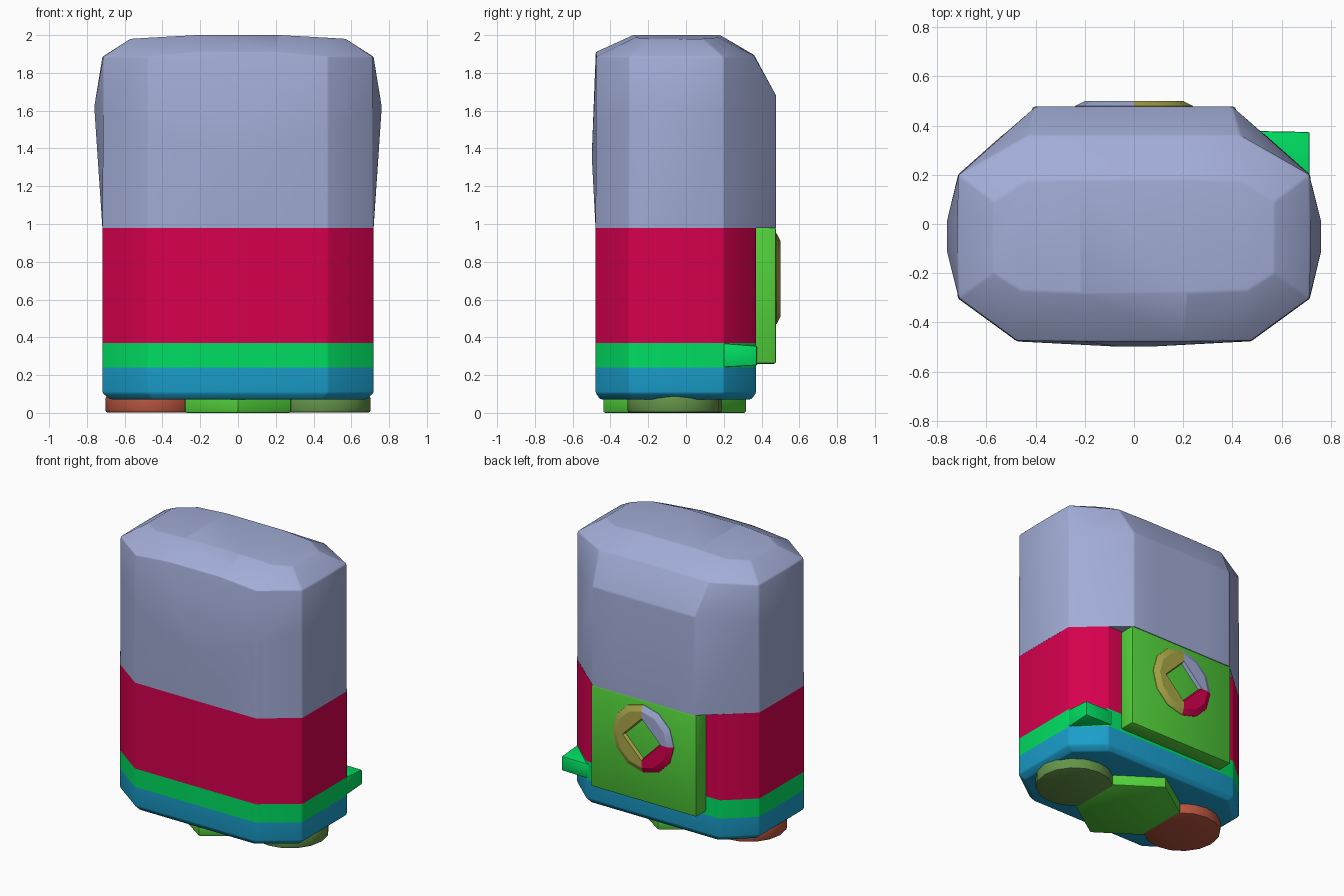
import bpy, bmesh, math

cube = bpy.data.objects.get("Cube")
if cube:
    bpy.data.objects.remove(cube, do_unlink=True)


def material(name, rgb):
    lin = [(c / 255 / 12.92 if c < 11 else ((c / 255 + 0.055) / 1.055) ** 2.4) for c in rgb]
    m = bpy.data.materials.new(name)
    m.use_nodes = True
    m.diffuse_color = (*lin, 1)
    m.node_tree.nodes["Principled BSDF"].inputs["Base Color"].default_value = (*lin, 1)
    return m


LAVENDER = material("lavender", (162, 172, 214))
CRIMSON = material("crimson", (215, 0, 78))
EMERALD = material("emerald", (0, 222, 97))
BLUE = material("blue", (26, 158, 203))
LEAF = material("leaf_green", (82, 208, 58))
OLIVE = material("olive", (170, 167, 72))
MOSS = material("moss_green", (100, 148, 72))
BROWN = material("red_brown", (182, 84, 62))

WAIST = 0.98  # height where the two halves of the body meet


def finish(name, bm, mats, rule=None, bevel=0.0):
    """Soften sharp edges, colour faces by a rule on their centre, make an object."""
    bmesh.ops.recalc_face_normals(bm, faces=bm.faces)
    if bevel:
        sharp = [e for e in bm.edges if e.calc_face_angle(0) > math.radians(25)
                 and not all(abs(v.co.z - WAIST) < 0.001 for v in e.verts)]
        bmesh.ops.bevel(bm, geom=sharp, offset=bevel, segments=2, profile=0.5,
                        affect="EDGES", clamp_overlap=True)
    if rule:
        for f in bm.faces:
            f.material_index = rule(f.calc_center_median())
    me = bpy.data.meshes.new(name)
    bm.to_mesh(me)
    bm.free()
    ob = bpy.data.objects.new(name, me)
    bpy.context.collection.objects.link(ob)
    for m in mats:
        me.materials.append(m)
    bpy.ops.object.select_all(action="DESELECT")
    ob.select_set(True)
    bpy.context.view_layer.objects.active = ob
    bpy.ops.object.shade_smooth_by_angle(angle=math.radians(25))
    return ob


def loft(bm, rings, closed_loop=False):
    """Join rings of points with quads and return the vertex rings."""
    vs = [[bm.verts.new(p) for p in r] for r in rings]
    pairs = list(zip(vs, vs[1:] + vs[:1])) if closed_loop else list(zip(vs, vs[1:]))
    for a, b in pairs:
        n = len(a)
        for i in range(n):
            j = (i + 1) % n
            bm.faces.new((a[i], a[j], b[j], b[i]))
    return vs


def mirror_ring(half):
    return half + [(-x, y, z) for x, y, z in reversed(half)]


def prism(name, outline, z0, z1, mat, bevel):
    bm = bmesh.new()
    vs = loft(bm, [[(x, y, z) for x, y in outline] for z in (z0, z1)])
    for r in vs:
        bm.faces.new(r)
    return finish(name, bm, [mat], bevel=bevel)


# Lower body: octagonal prism with coloured bands and a chamfered foot
section = [(0.475, -0.478), (0.717, -0.302), (0.717, 0.2), (0.525, 0.37)]
bm = bmesh.new()
rings = []
for z, k in ((0.072, 0.945), (0.105, 1), (0.24, 1), (0.37, 1), (WAIST, 1)):
    rings.append(mirror_ring([(x * k, (y + 0.05) * k - 0.05, z) for x, y in section]))
vs = loft(bm, rings)
bm.faces.new(vs[0])
bm.faces.new(vs[-1])
finish("lower_body", bm, [BLUE, EMERALD, CRIMSON],
       lambda c: 0 if c.z < 0.24 else 1 if c.z < 0.37 else 2, bevel=0.008)

# Upper body: bulging shell; half rings run from front to back on +x
base = [(0.15, -0.479, WAIST), (0.475, -0.478, WAIST), (0.717, -0.302, WAIST), (0.718, -0.11, WAIST),
        (0.718, 0.01, WAIST), (0.717, 0.2, WAIST), (0.4, 0.477, WAIST), (0.2, 0.477, WAIST)]
belly = [(0.06, -0.499, 1.36), (0.475, -0.477, 1.5), (0.714, -0.301, 1.6), (0.761, -0.11, 1.62),
         (0.761, 0.01, 1.62), (0.714, 0.2, 1.62), (0.4, 0.477, 1.68), (0.2, 0.477, 1.68)]
shoulder = [(0.2, -0.478, 1.91), (0.475, -0.475, 1.885), (0.714, -0.3, 1.885), (0.718, -0.11, 1.885),
            (0.718, 0.01, 1.885), (0.714, 0.2, 1.885), (0.43, 0.36, 1.89), (0.2, 0.36, 1.895)]
crown = [(0.22, -0.28, 2.0), (0.46, -0.27, 1.987), (0.57, -0.2, 1.98), (0.57, -0.11, 1.98),
         (0.57, 0.01, 1.98), (0.57, 0.09, 1.98), (0.44, 0.175, 1.987), (0.22, 0.18, 2.0)]
bm = bmesh.new()
vs = loft(bm, [mirror_ring(h) for h in (base, belly, shoulder, crown)])
top = vs[-1]
bm.faces.new(vs[0])
bm.faces.new(top[:8])
bm.faces.new(top[8:])
bm.faces.new((top[0], top[7], top[8], top[15]))
finish("upper_body", bm, [LAVENDER], bevel=0.008)

# Corner wedge on the green band
bm = bmesh.new()
vs = loft(bm, [[(0.714, 0.18, z0), (0.714, 0.374, z1), (0.5, 0.378, z1)]
               for z0, z1 in ((0.24, 0.252), (0.37, 0.354))])
for r in vs:
    bm.faces.new(r)
finish("corner_wedge", bm, [EMERALD], bevel=0.006)

# Back panel
prism("back_panel", [(-0.415, 0.34), (0.415, 0.34), (0.415, 0.477), (-0.415, 0.477)],
      0.26, 0.982, LEAF, 0.012)

# Three-coloured ring with a diamond hole on the back panel
bm = bmesh.new()
N = 12
angles = [2 * math.pi * i / N for i in range(N)]


def ring(radius, y, diamond=False):
    pts = []
    for a in angles:
        r = radius / (abs(math.cos(a)) + abs(math.sin(a))) if diamond else radius
        pts.append((r * math.cos(a), y, 0.71 + r * math.sin(a)))
    return pts


loft(bm, [ring(0.243, 0.468), ring(0.24, 0.48), ring(0.2, 0.5),
          ring(0.15, 0.5, True), ring(0.135, 0.468, True)], closed_loop=True)
finish("back_ring", bm, [OLIVE, LAVENDER, CRIMSON],
       lambda c: 0 if c.x > 0 else 1 if c.z > 0.71 else 2)

# Feet: hexagon in the middle, a round foot on each side
prism("middle_foot", [(0, -0.44), (0.28, -0.25), (0.28, 0.13), (0, 0.32), (-0.28, 0.13), (-0.28, -0.25)],
      0.0, 0.09, LEAF, 0.01)
for name, side, mat in (("left_foot", 1, MOSS), ("right_foot", -1, BROWN)):
    outline = [(side * 0.452 + 0.25 * math.cos(2 * math.pi * i / 16),
                -0.06 + 0.25 * math.sin(2 * math.pi * i / 16)) for i in range(16)]
    prism(name, outline, 0.002, 0.09, mat, 0.012)
